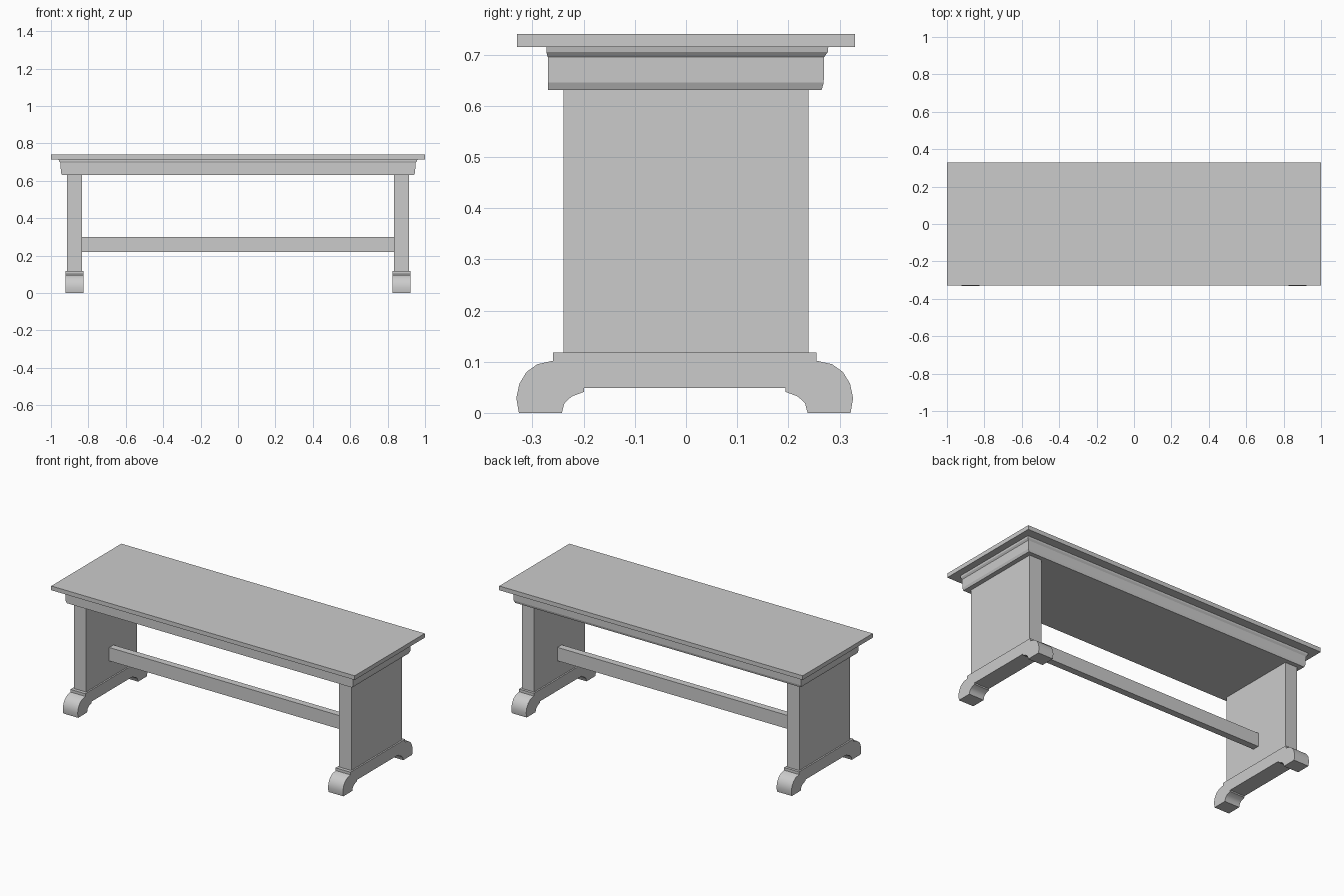
import bpy, bmesh, math

if "Cube" in bpy.data.objects:
    bpy.data.objects.remove(bpy.data.objects["Cube"])


def make_object(name, bm, smooth=False):
    bmesh.ops.recalc_face_normals(bm, faces=bm.faces)
    mesh = bpy.data.meshes.new(name)
    bm.to_mesh(mesh)
    bm.free()
    ob = bpy.data.objects.new(name, mesh)
    bpy.context.collection.objects.link(ob)
    if smooth:
        bpy.ops.object.select_all(action='DESELECT')
        ob.select_set(True)
        bpy.context.view_layer.objects.active = ob
        bpy.ops.object.shade_smooth_by_angle(angle=math.radians(35))
    return ob


def loft(name, rings):
    """Closed solid through a list of point rings."""
    bm = bmesh.new()
    loops = [[bm.verts.new(p) for p in ring] for ring in rings]
    for a, b in zip(loops, loops[1:]):
        for i in range(len(a)):
            j = (i + 1) % len(a)
            bm.faces.new((a[i], a[j], b[j], b[i]))
    bm.faces.new(loops[0])
    bm.faces.new(loops[-1])
    return make_object(name, bm, smooth=len(rings[0]) > 4)


def rect(x0, x1, y0, y1, z):
    return [(x0, y0, z), (x1, y0, z), (x1, y1, z), (x0, y1, z)]


def box(name, x0, x1, y0, y1, z0, z1):
    return loft(name, [rect(x0, x1, y0, y1, z) for z in (z0, z1)])


# Table top
box("table_top", -1, 1, -0.33, 0.33, 0.715, 0.74)

# Apron: moulded on the ends and back, plain along the front
# (half length, front y, back y, z)
steps = [(0.941, -0.27, 0.265, 0.631), (0.947, -0.27, 0.269, 0.645),
         (0.949, -0.27, 0.27, 0.695), (0.957, -0.273, 0.277, 0.705),
         (0.959, -0.273, 0.278, 0.715)]
loft("apron", [rect(-x, x, y0, y1, z) for x, y0, y1, z in steps])

# Half outline of a foot, from the underside out and up to the top
half = [(0.197, 0.049), (0.197, 0.041), (0.221, 0.032), (0.235, 0.019),
        (0.24, 0.0), (0.324, 0.0), (0.329, 0.029), (0.323, 0.057),
        (0.309, 0.08), (0.288, 0.095), (0.257, 0.102), (0.257, 0.118)]
outline = half + [(-y, z) for y, z in reversed(half)]

# Panel legs and scrolled feet at both ends
for side, s in (("left", -1), ("right", 1)):
    x0, x1 = sorted((s * 0.834, s * 0.914))
    box(side + "_leg", x0, x1, -0.239, 0.239, 0.118, 0.631)
    loft(side + "_foot",
         [[(s * x, y - 0.0025, z) for y, z in outline] for x in (0.825, 0.923)])

# Stretcher between the legs
box("stretcher", -0.834, 0.834, -0.021, 0.019, 0.22, 0.30)
